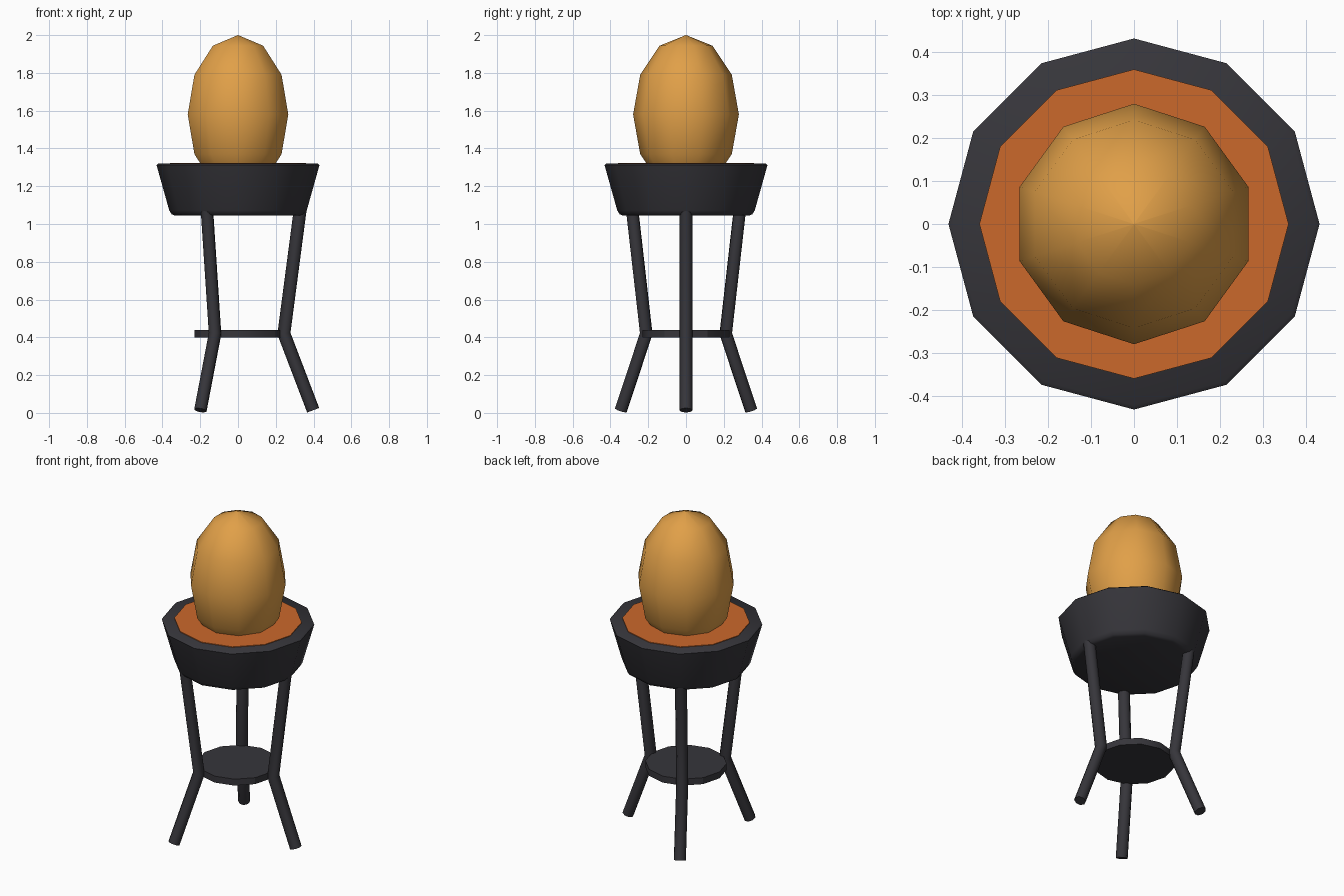
import bpy, bmesh
from math import sin, cos, pi, radians
from mathutils import Vector, Matrix

cube = bpy.data.objects.get("Cube")
if cube:
    bpy.data.objects.remove(cube, do_unlink=True)


def material(name, rgb):
    m = bpy.data.materials.new(name)
    m.use_nodes = True
    m.diffuse_color = (*rgb, 1)
    m.node_tree.nodes["Principled BSDF"].inputs["Base Color"].default_value = (*rgb, 1)
    return m


dark_iron = material("dark iron", (0.037, 0.036, 0.043))
ember_orange = material("ember orange", (0.6, 0.14, 0.024))
amber = material("amber", (0.75, 0.35, 0.065))


def loft(name, rings, mat, angle):
    """Skin a list of equal rings, cap both ends and shade smooth below the angle."""
    bm = bmesh.new()
    loops = [[bm.verts.new(p) for p in ring] for ring in rings]
    n = len(loops[0])
    for a, b in zip(loops, loops[1:]):
        for i in range(n):
            j = (i + 1) % n
            bm.faces.new((a[i], a[j], b[j], b[i]))
    bm.faces.new(loops[0])
    bm.faces.new(loops[-1])
    bmesh.ops.remove_doubles(bm, verts=bm.verts, dist=1e-5)
    bmesh.ops.recalc_face_normals(bm, faces=bm.faces)
    mesh = bpy.data.meshes.new(name)
    bm.to_mesh(mesh)
    bm.free()
    mesh.materials.append(mat)
    ob = bpy.data.objects.new(name, mesh)
    bpy.context.collection.objects.link(ob)
    bpy.ops.object.select_all(action="DESELECT")
    ob.select_set(True)
    bpy.context.view_layer.objects.active = ob
    bpy.ops.object.shade_smooth_by_angle(angle=radians(angle))
    return ob


def lathe(name, profile, sides, mat, angle, phase=0.0):
    rings = [[(r * cos(phase + 2 * pi * i / sides), r * sin(phase + 2 * pi * i / sides), z)
              for i in range(sides)] for r, z in profile]
    return loft(name, rings, mat, angle)


# Fire bowl with softened edges, and its glowing surface
lathe("bowl", [(0.335, 1.045), (0.352, 1.052), (0.364, 1.072), (0.428, 1.3),
               (0.432, 1.312), (0.422, 1.32)], 12, dark_iron, 40)
lathe("embers", [(0.36, 1.316), (0.36, 1.324)], 12, ember_orange, 30)

# Egg sunk into the embers: stretched six-ring ball
egg_rings = [(max(0.28 * sin(pi * k / 6), 1e-3), 1.58 - 0.42 * cos(pi * k / 6))
             for k in range(7)]
lathe("egg", egg_rings, 10, amber, 89, pi / 10)

# Shelf between the knees of the legs
lathe("shelf", [(0.23, 0.4), (0.23, 0.44)], 12, dark_iron, 30)

# Three bent legs, mitred at the knee
path = [Vector((0.398, 0, 0.014)), Vector((0.243, 0, 0.42)), Vector((0.335, 0, 1.12))]
dirs = [(b - a).normalized() for a, b in zip(path, path[1:])]
tangents = [dirs[0], (dirs[0] + dirs[1]).normalized(), dirs[1]]
side = Vector((0, 1, 0))
for leg, label in enumerate(("left", "back_right", "front_right")):
    turn = Matrix.Rotation(2 * pi * leg / 3, 3, "Z")
    rings = []
    for p, t in zip(path, tangents):
        across = side.cross(t) / t.dot(dirs[0] if t != dirs[1] else t)
        rings.append([turn @ (p + 0.034 * (across * cos(pi * k / 4) + side * sin(pi * k / 4)))
                      for k in range(8)])
    loft(label + "_leg", rings, dark_iron, 50)
